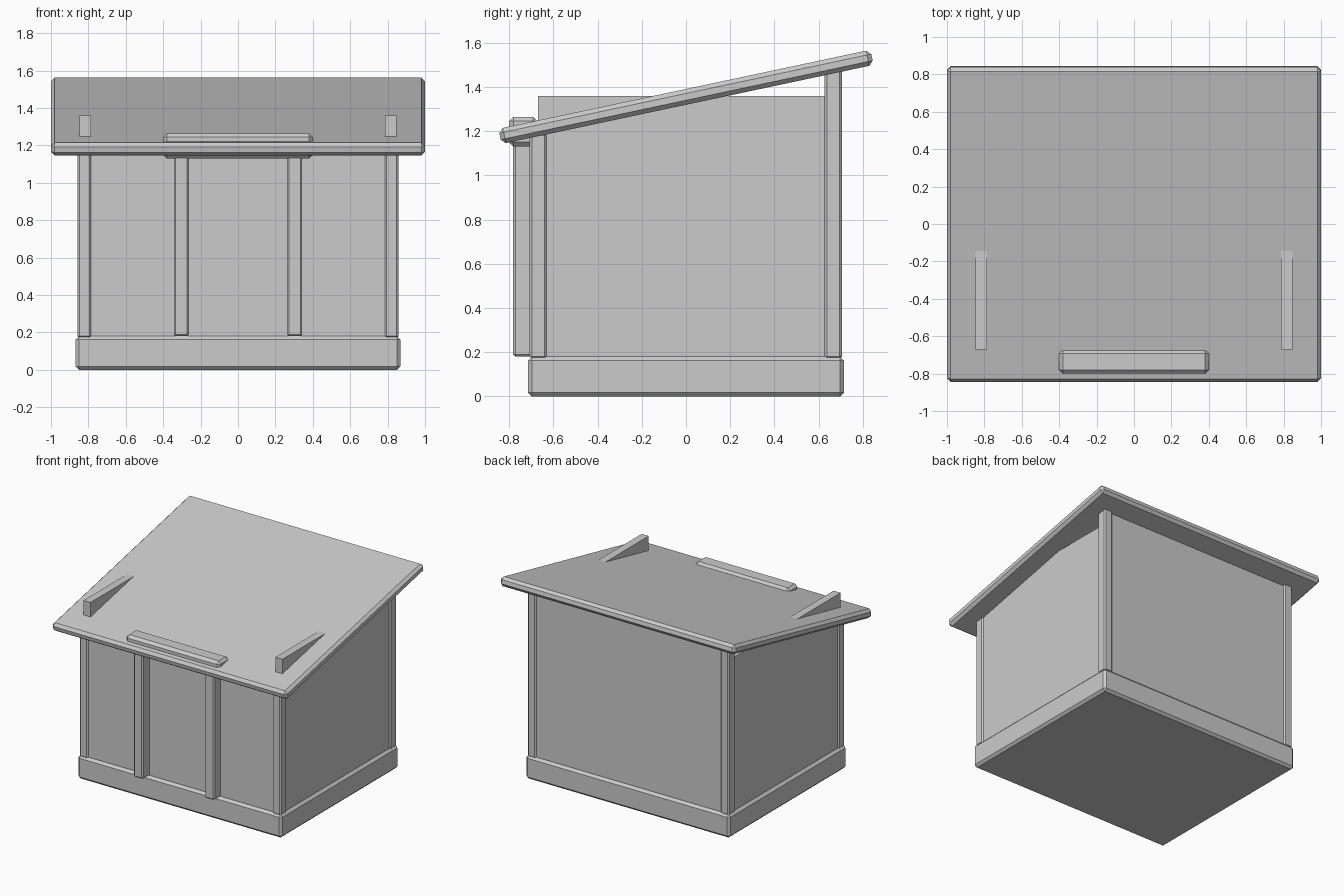
import bpy, bmesh
from math import radians

if "Cube" in bpy.data.objects:
    bpy.data.objects.remove(bpy.data.objects["Cube"])


def box(name, x, y, z, bevel=0.0):
    """Box from (min, max) ranges with optional chamfered edges."""
    bm = bmesh.new()
    bmesh.ops.create_cube(bm, size=1)
    for v in bm.verts:
        for i, (lo, hi) in enumerate((x, y, z)):
            v.co[i] = lo if v.co[i] < 0 else hi
    if bevel:
        bmesh.ops.bevel(bm, geom=bm.edges[:], offset=bevel, segments=1,
                        affect='EDGES', profile=0.5)
    me = bpy.data.meshes.new(name)
    bm.to_mesh(me)
    bm.free()
    ob = bpy.data.objects.new(name, me)
    bpy.context.collection.objects.link(ob)
    return ob


# Foundation
box("foundation", (-0.868, 0.868), (-0.715, 0.715), (0, 0.18), 0.018)

# Front and back walls
box("front_wall", (-0.83, 0.83), (-0.695, -0.64), (0.16, 1.17))
box("back_wall", (-0.83, 0.83), (0.64, 0.695), (0.16, 1.46))

# Mirrored parts: side walls, corner posts, door posts
for side, s in (("left", -1), ("right", 1)):
    def span(a, b):
        return tuple(sorted((s * a, s * b)))

    box(f"{side}_side_wall", span(0.787, 0.847), (-0.67, 0.67), (0.16, 1.36))
    box(f"{side}_front_corner_post", span(0.785, 0.857), (-0.707, -0.63), (0.17, 1.19), 0.01)
    box(f"{side}_back_corner_post", span(0.785, 0.857), (0.627, 0.705), (0.17, 1.48), 0.01)
    box(f"{side}_door_post", span(0.262, 0.343), (-0.782, -0.69), (0.18, 1.15), 0.01)

# Door lintel, poking through the roof
box("door_lintel", (-0.4, 0.4), (-0.8, -0.673), (1.13, 1.265), 0.02)

# Sloped roof slab
roof = box("roof", (-1, 1), (-0.86, 0.86), (-0.035, 0.035), 0.02)
roof.rotation_euler.x = radians(12)
roof.location.z = 1.355
